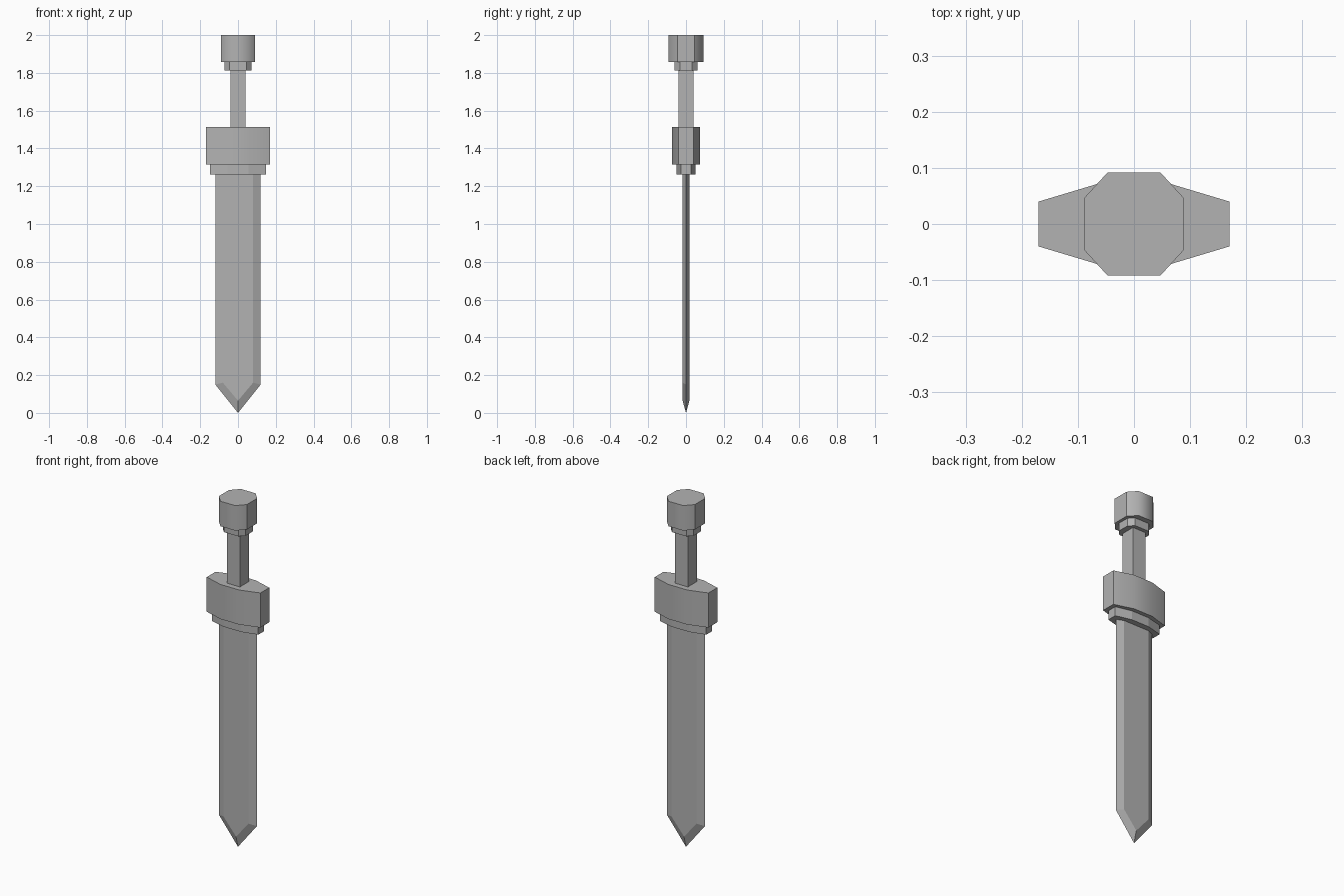
import bpy
import bmesh

if "Cube" in bpy.data.objects:
    bpy.data.objects.remove(bpy.data.objects["Cube"])

# One darker grey for the whole model
GREY = bpy.data.materials.new("dark_grey")
GREY.diffuse_color = (0.45, 0.45, 0.45, 1)
GREY.use_nodes = True
GREY.node_tree.nodes["Principled BSDF"].inputs["Base Color"].default_value = GREY.diffuse_color


def new_object(name, bm):
    bmesh.ops.recalc_face_normals(bm, faces=bm.faces)
    mesh = bpy.data.meshes.new(name)
    bm.to_mesh(mesh)
    bm.free()
    mesh.materials.append(GREY)
    obj = bpy.data.objects.new(name, mesh)
    bpy.context.collection.objects.link(obj)
    return obj


def octagon_prism(name, half_x, half_y, flat_x, flat_y, z0, z1, rounded=False):
    """Eight-sided prism: flat_x / flat_y are half lengths of the straight sides.
    rounded shades the front and back smoothly into their slanted neighbours."""
    quarter = [(half_x, flat_y), (flat_x, half_y)]
    outline = quarter + [(-x, y) for x, y in reversed(quarter)]
    outline += [(-x, -y) for x, y in outline]
    bm = bmesh.new()
    base = bm.faces.new([bm.verts.new((x, y, z0)) for x, y in outline])
    top = bmesh.ops.extrude_face_region(bm, geom=[base], use_keep_orig=True)
    moved = [g for g in top["geom"] if isinstance(g, bmesh.types.BMVert)]
    bmesh.ops.translate(bm, verts=moved, vec=(0, 0, z1 - z0))
    bm.normal_update()
    if rounded:
        for f in bm.faces:
            f.smooth = True
        for e in bm.edges:
            e.smooth = not any(max(abs(f.normal.x), abs(f.normal.z)) > 0.99
                               for f in e.link_faces)
    return new_object(name, bm)


def blade(name, z_top, thickness):
    """Sharp outer outline joined to a raised flat on each side by bevels."""
    edge = [(0.12, z_top), (0.12, 0.15), (0, 0.0), (-0.12, 0.15), (-0.12, z_top)]
    flat = [(0.08, z_top), (0.08, 0.16), (0, 0.065), (-0.08, 0.16), (-0.08, z_top)]
    bm = bmesh.new()
    rim = [bm.verts.new((x, 0, z)) for x, z in edge]
    caps = []
    for y in (-thickness, thickness):
        face = [bm.verts.new((x, y, z)) for x, z in flat]
        bm.faces.new(face)
        for i in range(4):
            bm.faces.new((rim[i], rim[i + 1], face[i + 1], face[i]))
        caps.append(face)
    a, b = caps
    bm.faces.new((rim[0], a[0], a[4], rim[4], b[4], b[0]))
    return new_object(name, bm)


# Blade with bevelled edges and point
blade("blade", 1.265, 0.018)

# Guard and the smaller collar under it
octagon_prism("guard_collar", 0.147, 0.05, 0.055, 0.027, 1.263, 1.315)
octagon_prism("guard", 0.17, 0.073, 0.06, 0.04, 1.315, 1.513, rounded=True)

# Square grip
octagon = bpy.ops.mesh.primitive_cube_add(size=1, location=(0, 0, 1.665))
grip = bpy.context.object
grip.name = "grip"
grip.scale = (0.081, 0.081, 0.31)
grip.data.materials.append(GREY)

# Pommel and its collar
octagon_prism("pommel_collar", 0.072, 0.062, 0.045, 0.033, 1.812, 1.857)
octagon_prism("pommel", 0.089, 0.092, 0.047, 0.046, 1.857, 2.0, rounded=True)
